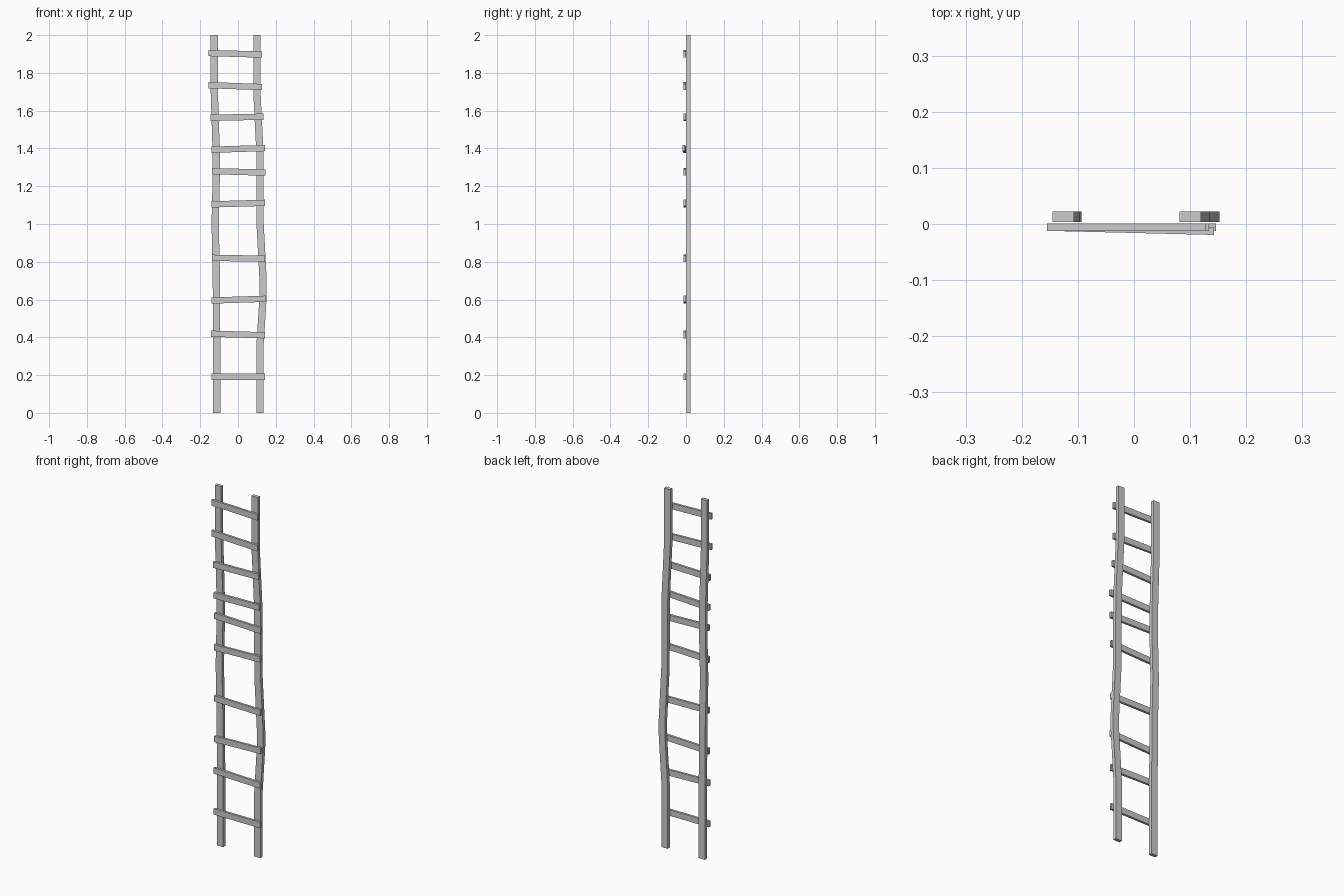
import bpy, bmesh
from mathutils import Vector

if "Cube" in bpy.data.objects:
    bpy.data.objects.remove(bpy.data.objects["Cube"])


def sweep(name, points, half_a, half_b):
    """Rectangular bar through points, offset by two half-axis vectors."""
    bm = bmesh.new()
    a, b = Vector(half_a), Vector(half_b)
    rings = [[bm.verts.new(Vector(p) + s * a + t * b)
              for s, t in ((-1, -1), (1, -1), (1, 1), (-1, 1))] for p in points]
    for r0, r1 in zip(rings, rings[1:]):
        for i in range(4):
            j = (i + 1) % 4
            bm.faces.new((r0[i], r0[j], r1[j], r1[i]))
    bm.faces.new(rings[0][::-1])
    bm.faces.new(rings[-1])
    bmesh.ops.recalc_face_normals(bm, faces=bm.faces)
    mesh = bpy.data.meshes.new(name)
    bm.to_mesh(mesh)
    bm.free()
    obj = bpy.data.objects.new(name, mesh)
    bpy.context.collection.objects.link(obj)


# Crooked side rails: (centre x, z)
rails = {
    "left_rail": [(-0.113, 0), (-0.113, 0.4), (-0.115, 0.75), (-0.121, 1.0),
                  (-0.115, 1.25), (-0.115, 1.36), (-0.119, 1.5), (-0.126, 1.72), (-0.126, 2)],
    "right_rail": [(0.116, 0), (0.116, 0.35), (0.133, 0.62), (0.133, 0.7),
                   (0.117, 1.0), (0.116, 1.38), (0.1, 1.7), (0.1, 2)],
}
for name, path in rails.items():
    sweep(name, [(x, 0.013, z) for x, z in path], (0.0192, 0, 0), (0, 0.0095, 0))

# Uneven rungs on the front: left x, left z, right x, right z, forward twist at right end
rungs = [
    (-0.141, 0.191, 0.143, 0.191, 0),
    (-0.142, 0.419, 0.143, 0.411, 0),
    (-0.139, 0.595, 0.146, 0.604, 0),
    (-0.138, 0.821, 0.143, 0.816, 0),
    (-0.140, 1.104, 0.143, 1.112, 0),
    (-0.138, 1.280, 0.146, 1.272, 0),
    (-0.141, 1.393, 0.143, 1.402, 0.007),
    (-0.146, 1.562, 0.134, 1.568, 0),
    (-0.155, 1.735, 0.128, 1.725, 0),
    (-0.155, 1.905, 0.128, 1.897, 0),
]
for i, (x0, z0, x1, z1, twist) in enumerate(rungs):
    sweep(f"rung_{i + 1}", [(x0, -0.006, z0), (x1, -0.006 - twist, z1)],
          (0, 0.0065, 0), (0, 0, 0.0165))
